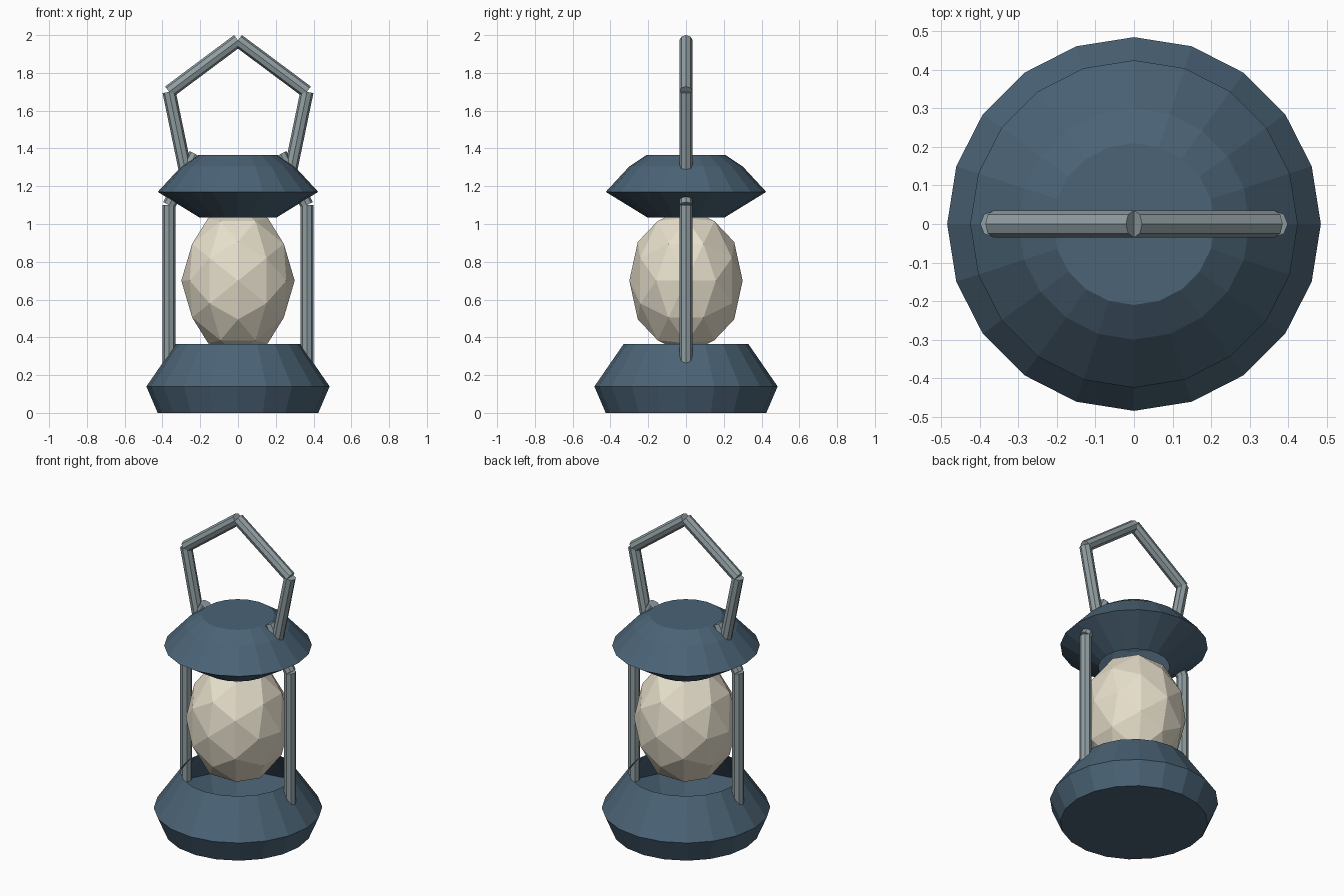
import bpy, bmesh, math
from mathutils import Vector
from itertools import product

if "Cube" in bpy.data.objects:
    bpy.data.objects.remove(bpy.data.objects["Cube"])


def material(name, rgb):
    m = bpy.data.materials.new(name)
    m.diffuse_color = (*rgb, 1)
    m.use_nodes = True
    m.node_tree.nodes["Principled BSDF"].inputs["Base Color"].default_value = m.diffuse_color
    return m


BLUE = material("blue_paint", (0.07, 0.125, 0.18))
STEEL = material("steel", (0.28, 0.34, 0.36))
GLASS = material("cream_glass", (0.80, 0.74, 0.60))


def finish(name, bm, mat):
    me = bpy.data.meshes.new(name)
    bm.to_mesh(me)
    bm.free()
    me.materials.append(mat)
    ob = bpy.data.objects.new(name, me)
    bpy.context.collection.objects.link(ob)
    return ob


def lathe(name, profile, mat, n=20, close=0):
    """Revolve (radius, z) points; close is the ring index that gets a flat lid."""
    bm = bmesh.new()
    rings = [[bm.verts.new((r * math.cos(2 * math.pi * i / n),
                            r * math.sin(2 * math.pi * i / n), z))
              for i in range(n)] for r, z in profile]
    for a, b in zip(rings, rings[1:]):
        for i in range(n):
            j = (i + 1) % n
            bm.faces.new((a[i], a[j], b[j], b[i]))
    lid = rings[close]
    bm.faces.new(lid if close else lid[::-1])
    return finish(name, bm, mat)


def rod(name, a, b, r=0.035):
    """Eight-sided rod between two (x, z) points in the y = 0 plane."""
    a, b = Vector((a[0], 0, a[1])), Vector((b[0], 0, b[1]))
    bm = bmesh.new()
    bmesh.ops.create_cone(bm, cap_ends=True, segments=8, radius1=r, radius2=r,
                          depth=(b - a).length)
    rot = Vector((0, 0, 1)).rotation_difference((b - a).normalized())
    bmesh.ops.rotate(bm, verts=bm.verts, matrix=rot.to_matrix())
    bmesh.ops.translate(bm, verts=bm.verts, vec=(a + b) / 2)
    return finish(name, bm, STEEL)


# Base and cap: thin turned shells, open toward the globe
lathe("base", [(0.425, 0), (0.485, 0.14), (0.33, 0.365)], BLUE)
lathe("cap", [(0.205, 1.035), (0.425, 1.17), (0.30, 1.305), (0.21, 1.365)],
      BLUE, close=-1)

# Globe: once-divided icosahedron stretched upward, with vertices on the axes
bm = bmesh.new()
seeds = [(0.5257, 0, 0.8507), (1, 0, 0), (0.809, 0.309, 0.5)]
points = set()
for s in seeds:
    for k in range(3):
        c = s[-k:] + s[:-k] if k else s
        for sg in product((1, -1), repeat=3):
            points.add(tuple(round(v * g, 4) + 0.0 for v, g in zip(c, sg)))
for x, y, z in sorted(points):
    bm.verts.new((0.30 * x, 0.30 * y, 0.70 + 0.39 * z))
bmesh.ops.convex_hull(bm, input=bm.verts[:])
bmesh.ops.recalc_face_normals(bm, faces=bm.faces[:])
finish("globe", bm, GLASS)

# Side posts, their bent tops and the carrying handle, mirrored left and right
for side, s in (("left", -1), ("right", 1)):
    rod(f"{side}_post", (s * 0.365, 0.22), (s * 0.365, 1.10))
    rod(f"{side}_post_bend", (s * 0.365, 1.10), (s * 0.225, 1.37))
    rod(f"{side}_handle_side", (s * 0.28, 1.29), (s * 0.365, 1.70))
    rod(f"{side}_handle_top", (s * 0.365, 1.70), (0, 1.972))
